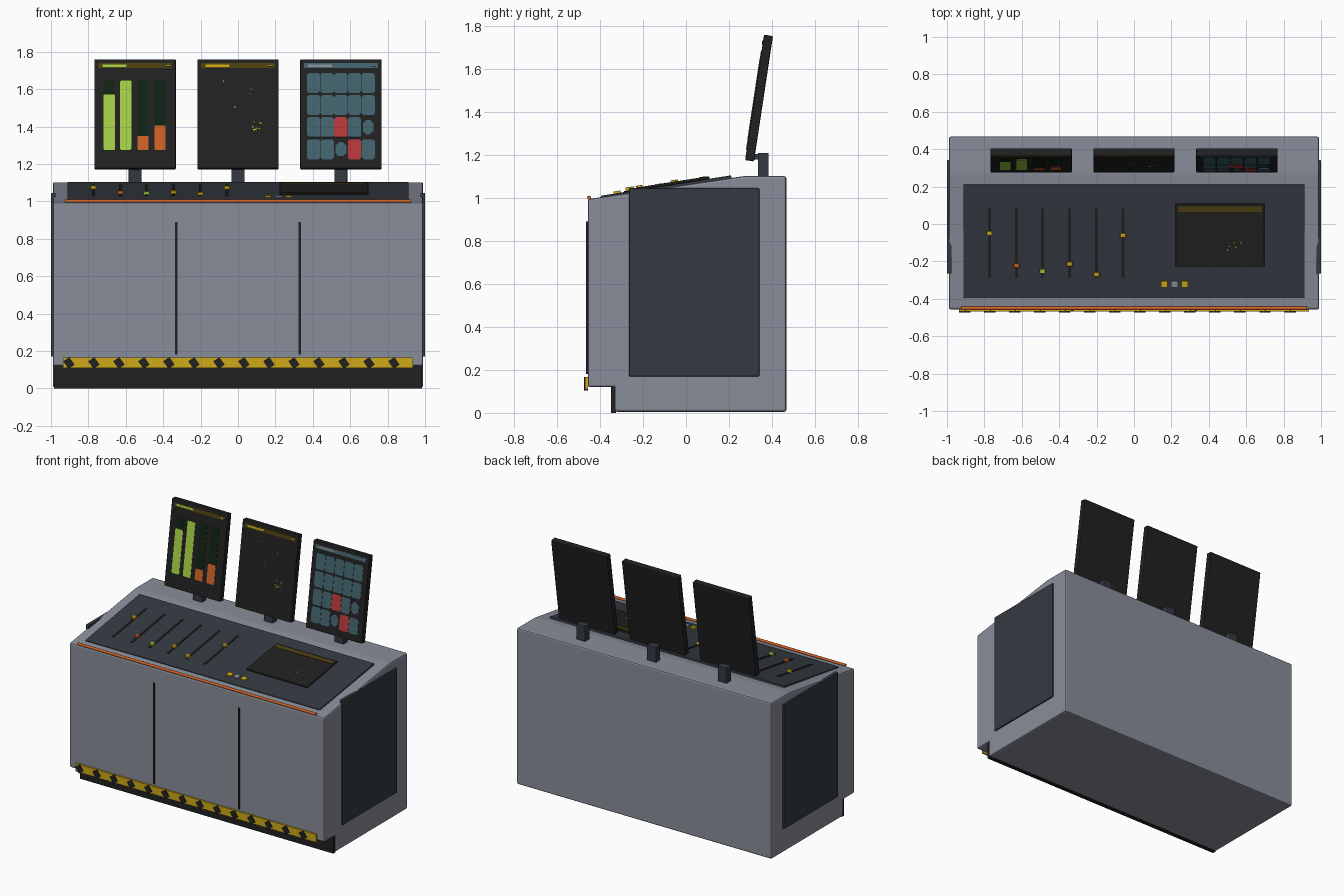
import bpy, bmesh, math, random
from mathutils import Matrix, Vector

if "Cube" in bpy.data.objects:
    bpy.data.objects.remove(bpy.data.objects["Cube"])

random.seed(4)

COLOURS = {
    "body_grey": (0.25, 0.27, 0.32),
    "slate": (0.034, 0.042, 0.054),
    "black": (0.015, 0.015, 0.016),
    "yellow": (0.62, 0.40, 0.01),
    "orange": (0.62, 0.12, 0.018),
    "lime": (0.38, 0.64, 0.06),
    "dark_green": (0.005, 0.016, 0.006),
    "teal": (0.055, 0.125, 0.15),
    "red": (0.48, 0.04, 0.04),
    "olive": (0.075, 0.05, 0.005),
}
MATS = {}
for n, c in COLOURS.items():
    MATS[n] = bpy.data.materials.new(n)
    MATS[n].diffuse_color = (*c, 1)


def prism(name, mat, pts, depth, frame, base=0.0, bevel=0.0):
    """Extrude a 2D outline along the local normal of a frame."""
    bm = bmesh.new()
    f = bm.faces.new([bm.verts.new((u, v, base)) for u, v in pts])
    ret = bmesh.ops.extrude_face_region(bm, geom=[f])
    for e in ret["geom"]:
        if isinstance(e, bmesh.types.BMVert):
            e.co.z += depth
    bmesh.ops.recalc_face_normals(bm, faces=bm.faces)
    if bevel:
        bmesh.ops.bevel(bm, geom=bm.edges[:], offset=bevel, segments=2,
                        profile=0.5, affect='EDGES')
    me = bpy.data.meshes.new(name)
    bm.to_mesh(me)
    bm.free()
    me.materials.append(MATS[mat])
    ob = bpy.data.objects.new(name, me)
    ob.matrix_world = frame
    bpy.context.collection.objects.link(ob)
    return ob


def plate(name, mat, frame, u, v, w, h, depth, base=0.0, bevel=0.0, cut=0.0, rot=0.0):
    """Rectangle (optionally with cut corners) raised from a frame."""
    a, b = w / 2, h / 2
    if cut:
        pts = [(-a + cut, -b), (a - cut, -b), (a, -b + cut), (a, b - cut),
               (a - cut, b), (-a + cut, b), (-a, b - cut), (-a, -b + cut)]
    else:
        pts = [(-a, -b), (a, -b), (a, b), (-a, b)]
    c, s = math.cos(rot), math.sin(rot)
    pts = [(u + x * c - y * s, v + x * s + y * c) for x, y in pts]
    return prism(name, mat, pts, depth, frame, base, bevel)


def tilted(origin, degrees):
    return Matrix.Translation(origin) @ Matrix.Rotation(math.radians(degrees), 4, 'X')


# cabinet body: side profile swept along x
side = Matrix(((0, 0, 1, 0), (1, 0, 0, 0), (0, 1, 0, 0), (0, 0, 0, 1)))
prism("cabinet_body", "body_grey",
      [(-0.33, 0.005), (0.467, 0.005), (0.467, 1.102), (0.27, 1.102),
       (-0.457, 0.995), (-0.457, 0.12), (-0.33, 0.12)],
      1.98, side, -0.99, bevel=0.01)

# dark side panels
for sx, tag in ((-1, "left"), (1, "right")):
    plate("side_panel_" + tag, "slate", side, 0.038, 0.608, 0.606, 0.876,
          0.025, 0.975 if sx > 0 else -1.0, bevel=0.004)

# kick plate, door seams, hazard strip
front = tilted((0, -0.457, 0), 90)
plate("kick_plate", "black", tilted((0, -0.325, 0), 90), 0, 0.06, 1.97, 0.12, 0.025)
for x in (-0.33, 0.33):
    plate("door_seam", "black", front, x, 0.535, 0.011, 0.71, 0.013, -0.005)
plate("hazard_strip", "yellow", front, 0, 0.138, 1.87, 0.056, 0.012)
for i in range(14):
    plate("hazard_stripe", "black", front, -0.904 + i * 0.1337, 0.136,
          0.04, 0.05, 0.017, rot=math.radians(35))

# orange front rail
bpy.ops.mesh.primitive_cylinder_add(vertices=16, radius=0.009, depth=1.85,
                                    location=(0, -0.451, 1.002),
                                    rotation=(0, math.pi / 2, 0))
rail = bpy.context.object
rail.name = "front_rail"
rail.data.materials.append(MATS["orange"])
bpy.ops.object.shade_smooth_by_angle()

# sloped control deck
deck = tilted((0, -0.093, 1.058), 8.9)


def dv(y):
    return (y + 0.093) / math.cos(math.radians(8.9))


plate("control_deck", "slate", deck, 0, 0, 1.825, 0.613, 0.025, -0.025, bevel=0.004)

# sliders
for x, y, col in ((-0.773, -0.047, "yellow"), (-0.628, -0.22, "orange"),
                  (-0.489, -0.25, "lime"), (-0.345, -0.212, "yellow"),
                  (-0.2, -0.268, "yellow"), (-0.059, -0.058, "yellow")):
    plate("slider_slot", "black", deck, x, dv(-0.102), 0.015, 0.375, 0.004)
    plate("slider_knob", col, deck, x, dv(y), 0.03, 0.023, 0.02, bevel=0.003)

# push buttons
for x, col in ((0.162, "yellow"), (0.217, "body_grey"), (0.272, "yellow")):
    plate("push_button", col, deck, x, dv(-0.32), 0.036, 0.034, 0.01)

# deck screen with header and plot points
plate("deck_screen", "black", deck, 0.46, dv(-0.058), 0.475, 0.34, 0.012, bevel=0.004)
plate("deck_screen_header", "olive", deck, 0.46, dv(0.08), 0.45, 0.03, 0.002, 0.012)
for x, y in ((0.535, -0.1), (0.572, -0.098), (0.51, -0.118), (0.5, -0.138), (0.545, -0.122)):
    plate("deck_plot_point", "yellow", deck, x, dv(y), 0.006, 0.006, 0.002, 0.012)

# three tilted monitors on stands
TILT = 81.4
frames = [tilted((x, 0.319, 1.468), TILT) for x in (-0.55, 0, 0.55)]
styles = (("olive", "lime"), ("olive", "yellow"), ("teal", "body_grey"))
for f, (head, text) in zip(frames, styles):
    x = f.translation.x
    plate("monitor_stand", "slate", Matrix.Translation((x, 0.36, 1.09)), 0, 0,
          0.07, 0.05, 0.12, bevel=0.004)
    # neck joining stand to monitor
    plate("monitor_neck", "slate", Matrix.Translation((x, 0.325, 1.18)), 0, 0,
          0.04, 0.05, 0.025)
    plate("monitor_case", "black", f, 0, 0, 0.435, 0.59, 0.042, -0.042, bevel=0.005)
    plate("monitor_header", head, f, 0, 0.26, 0.395, 0.027, 0.002)
    plate("header_bar", text, f, -0.11, 0.26, 0.13, 0.012, 0.002, 0.002, cut=0.003)
    plate("header_mark", text, f, 0.175, 0.26, 0.022, 0.006, 0.002, 0.002)


def sv(z):
    return (z - 1.468) / math.sin(math.radians(TILT))


# left monitor: level gauges
for u, top, col in ((-0.138, 1.572, "lime"), (-0.05, 1.645, "lime"),
                    (0.042, 1.35, "orange"), (0.133, 1.405, "orange")):
    plate("gauge_track", "dark_green", frames[0], u, sv(1.462), 0.058, 0.385, 0.002)
    plate("gauge_fill", col, frames[0], u, sv((top + 1.275) / 2), 0.06,
          sv(top) - sv(1.275), 0.002, 0.002, cut=0.004)

# centre monitor: scattered plot points
for u, z, s, col in ((-0.078, 1.642, 0.006, "yellow"), (0.07, 1.6, 0.008, "red"),
                     (0.064, 1.575, 0.006, "red"), (-0.018, 1.503, 0.007, "yellow"),
                     (-0.135, 1.25, 0.006, "olive")):
    plate("plot_point", col, frames[1], u, sv(z), s, s, 0.002)
for i in range(9):
    plate("plot_cluster", "yellow", frames[1], 0.1 + random.uniform(-0.025, 0.025),
          sv(1.403 + random.uniform(-0.025, 0.025)), 0.007, 0.007, 0.002)

# right monitor: tile grid with two alarm tiles
for r in range(4):
    for c in range(5):
        col = "red" if (r, c) in ((2, 2), (3, 3)) else "teal"
        small = (r, c) in ((2, 4), (3, 2))
        plate("status_tile", col, frames[2], -0.146 + c * 0.073,
              sv(1.632 - r * 0.118), 0.058 if small else 0.0715,
              0.08 if small else 0.108, 0.003, cut=0.02 if small else 0.01)

for m in bpy.data.materials:
    if m.users and not m.is_grease_pencil:
        m.use_nodes = True
        m.node_tree.nodes["Principled BSDF"].inputs["Base Color"].default_value = m.diffuse_color
